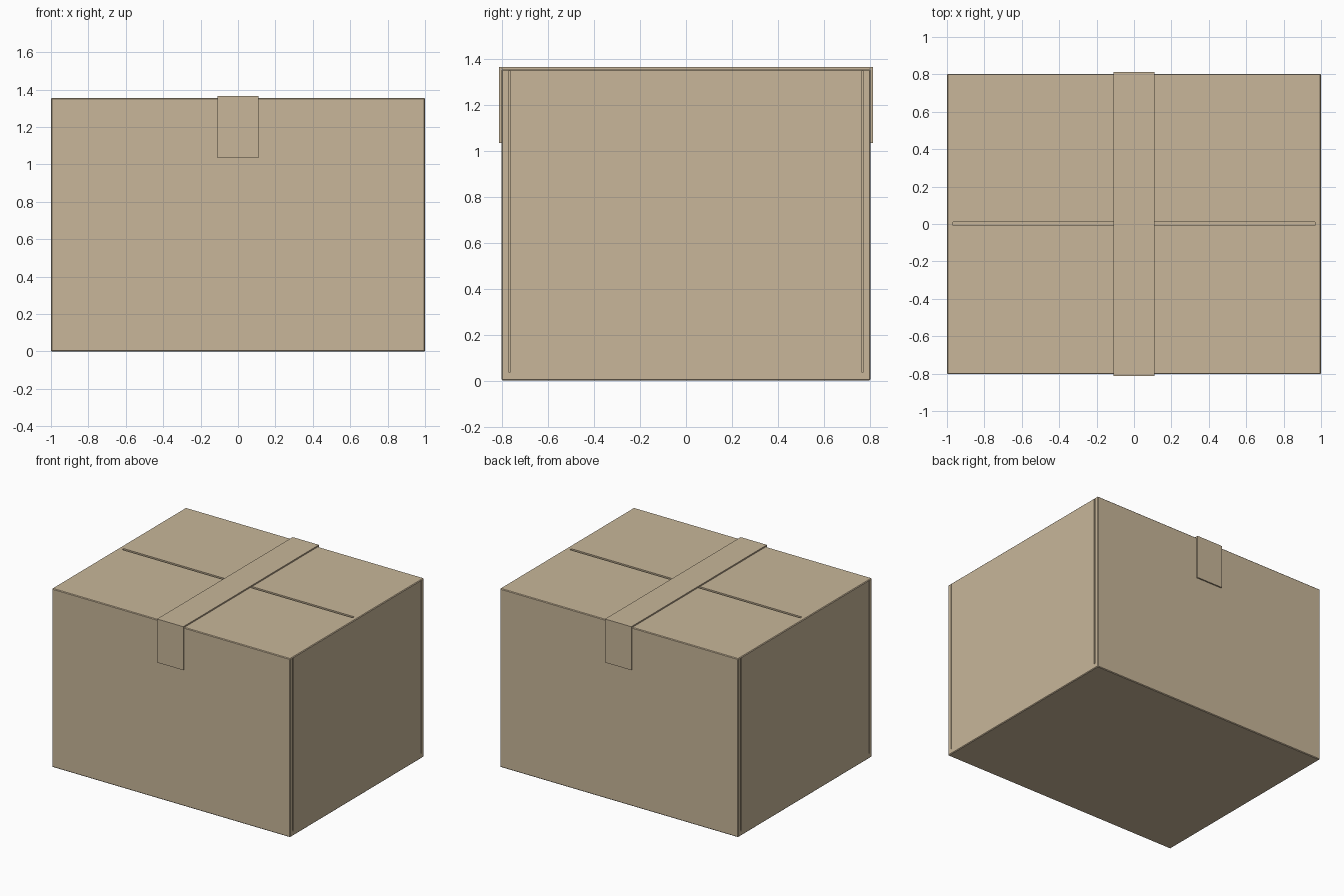
import bpy, bmesh

if "Cube" in bpy.data.objects:
    bpy.data.objects.remove(bpy.data.objects["Cube"])

HX, HY, H = 1.0, 0.803, 1.355      # half width, half depth, height

card = bpy.data.materials.new("cardboard")
card.diffuse_color = (0.58, 0.47, 0.32, 1)
card.use_nodes = True
card.node_tree.nodes["Principled BSDF"].inputs["Base Color"].default_value = card.diffuse_color


def block(name, lo, hi, bevel=0.0):
    """Axis-aligned block between two corners, with optional small bevel."""
    bm = bmesh.new()
    bmesh.ops.create_cube(bm, size=1)
    for v in bm.verts:
        v.co = [lo[i] + (v.co[i] + 0.5) * (hi[i] - lo[i]) for i in range(3)]
    if bevel:
        bmesh.ops.bevel(bm, geom=bm.edges[:], offset=bevel, segments=1, affect='EDGES')
    mesh = bpy.data.meshes.new(name)
    bm.to_mesh(mesh)
    bm.free()
    ob = bpy.data.objects.new(name, mesh)
    bpy.context.collection.objects.link(ob)
    mesh.materials.append(card)
    return ob


# carton body
carton = block("carton_body", (-HX, -HY, 0), (HX, HY, H), 0.005)

# seam between the top flaps, and the four corner seams on the end panels
seams = [block("flap_seam", (-0.968, -0.008, H - 0.03), (0.968, 0.011, H + 0.05))]
for sx in (-1, 1):
    for sy in (-1, 1):
        xs = sorted((sx * (HX - 0.025), sx * (HX + 0.05)))
        ys = sorted((sy * 0.763, sy * 0.773))
        seams.append(block("corner_seam", (xs[0], ys[0], 0.037), (xs[1], ys[1], 1.348)))

for s in seams:
    m = carton.modifiers.new("seam", 'BOOLEAN')
    m.object = s
    m.operation = 'DIFFERENCE'
    m.solver = 'EXACT'

# bake the seams and remove the cutters
bpy.context.view_layer.update()
dg = bpy.context.evaluated_depsgraph_get()
baked = bpy.data.meshes.new_from_object(carton.evaluated_get(dg))
carton.modifiers.clear()
carton.data = baked
for s in seams:
    bpy.data.objects.remove(s)

# packing tape: U-shaped strip over the top and down front and back
W, T, DROP = 0.11, 0.010, 1.035
profile = [(-HY - T, DROP), (-HY - T, H + T), (HY + T, H + T), (HY + T, DROP),
           (HY, DROP), (HY, H), (-HY, H), (-HY, DROP)]
bm = bmesh.new()
face = bm.faces.new([bm.verts.new((-W, y, z)) for y, z in profile])
ext = bmesh.ops.extrude_face_region(bm, geom=[face])
for v in ext["geom"]:
    if isinstance(v, bmesh.types.BMVert):
        v.co.x = W
# close the starting side if the extrude removed it
if len(bm.faces) < 10:
    bmesh.ops.holes_fill(bm, edges=[e for e in bm.edges if e.is_boundary], sides=0)
bmesh.ops.recalc_face_normals(bm, faces=bm.faces[:])
mesh = bpy.data.meshes.new("packing_tape")
bm.to_mesh(mesh)
bm.free()
mesh.materials.append(card)
bpy.context.collection.objects.link(bpy.data.objects.new("packing_tape", mesh))
